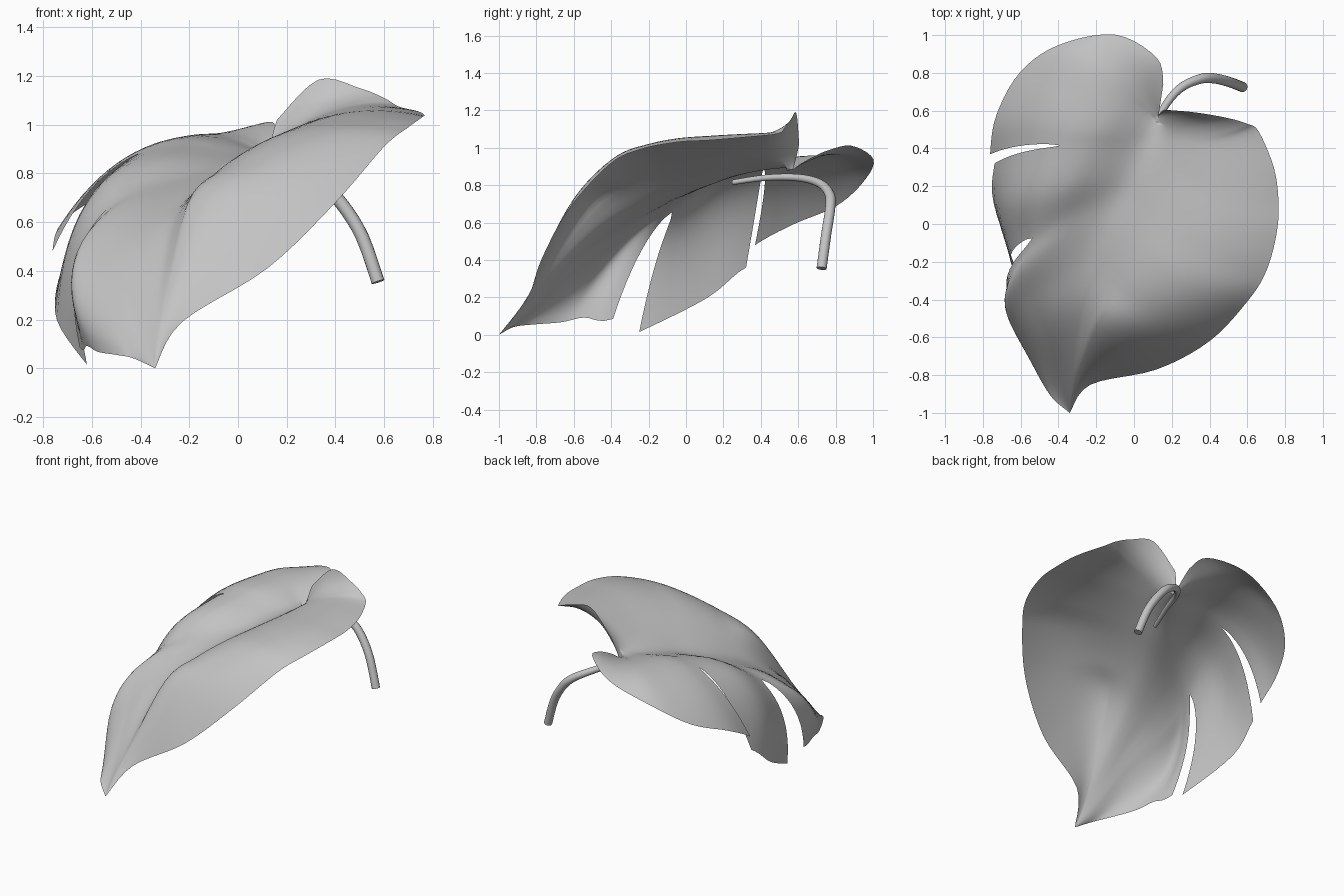
import bpy, bmesh
from mathutils import Vector

if "Cube" in bpy.data.objects:
    bpy.data.objects.remove(bpy.data.objects["Cube"])

grey = bpy.data.materials.new("soft grey")
grey.diffuse_color = (0.55, 0.55, 0.55, 1)
grey.use_nodes = True
grey.node_tree.nodes["Principled BSDF"].inputs["Base Color"].default_value = grey.diffuse_color

# Guide curves, all running from the notch at the back to the leaf tip
midrib = [(.13, .57, .88), (.125, .555, .88), (.12, .54, .877), (.11, .52, .87), (.1, .48, .865),
          (.07, .43, .855), (.04, .37, .845), (0, .28, .825), (-.04, .17, .8), (-.12, 0, .755),
          (-.2, -.2, .69), (-.275, -.47, .57), (-.33, -.81, .22), (-.34, -1, 0)]
left_mid = [(.14, .64, .93), (.08, .74, .965), (-.03, .78, .965), (-.17, .78, .96), (-.28, .66, .94),
            (-.36, .53, .915), (-.43, .415, .87), (-.54, .15, .77), (-.57, -.1, .62), (-.62, -.27, .54),
            (-.58, -.42, .44), (-.49, -.6, .33), (-.405, -.84, .12), (-.34, -1, 0)]
left_edge = [(.155, .74, .98), (.12, .88, 1.01), (-.1, 1, .93), (-.4, .94, .8), (-.6, .79, .66),
             (-.72, .56, .55), (-.75, .345, .42), (-.75, .1, .22), (-.635, -.32, .05), (-.61, -.5, .07),
             (-.57, -.64, .055), (-.5, -.8, .05), (-.43, -.92, .04), (-.34, -1, 0)]
right_mid = [(.14, .59, .95), (.2, .575, 1.01), (.28, .51, 1.03), (.33, .46, 1.04), (.36, .41, 1.045),
             (.38, .29, 1.045), (.38, .18, 1.04), (.34, .03, 1.025), (.28, -.1, 1), (.19, -.27, .955),
             (.06, -.44, .85), (-.12, -.59, .68), (-.28, -.83, .23), (-.34, -1, 0)]
right_edge = [(.16, .605, 1.02), (.33, .59, 1.185), (.5, .56, 1.15), (.6, .53, 1.11), (.66, .49, 1.075),
              (.74, .3, 1.055), (.765, .12, 1.04), (.755, -.05, 1.03), (.7, -.25, .99), (.6, -.41, .91),
              (.4, -.62, .68), (.12, -.77, .41), (-.23, -.85, .19), (-.34, -1, 0)]


def spline(pts, s):
    """Catmull-Rom point at station s."""
    n = len(pts) - 1
    i = min(int(s), n - 1)
    t = s - i
    a, b, c, d = (Vector(pts[min(max(k, 0), n)]) for k in (i - 1, i, i + 1, i + 2))
    return 0.5 * (2 * b + (c - a) * t + (2 * a - 5 * b + 4 * c - d) * t * t
                  + (3 * b - a - 3 * c + d) * t ** 3)


bm = bmesh.new()
SUB, NU, U0 = 5, 20, 0.46
ZERO = Vector((0, 0, 0))
near_rib = []


def lobe(mid, edge, s0, s1, left, ofs0=ZERO, ofs1=ZERO):
    """Patch from midrib to margin; ofs0 / ofs1 pull the two side edges open into slits."""
    ns = (s1 - s0) * SUB
    grid = []
    for j in range(ns + 1):
        f = j / ns
        s = s0 + (s1 - s0) * f
        m, a, e = spline(midrib, s), spline(mid, s), spline(edge, s)
        pull = ofs0 * (1 - f) ** 2 + ofs1 * f ** 2
        row = []
        for k in range(NU + 1):
            u = k / NU
            p = m * (2 * (u - .5) * (u - 1)) + a * (4 * u * (1 - u)) + e * (2 * u * (u - .5))
            w = max(0, (u - U0) / (1 - U0))
            p += Vector((pull.x * w, pull.y * w ** 0.5, pull.z * w ** 2))
            v = bm.verts.new(p)
            if u < 0.24 and 2 < s < 12.6:
                near_rib.append(v)
            row.append(v)
        grid.append(row)
    for j in range(ns):
        for k in range(NU):
            q = [grid[j][k], grid[j][k + 1], grid[j + 1][k + 1], grid[j + 1][k]]
            bm.faces.new(q if left else q[::-1])


# Leaf blade: whole right half, left half split in three lobes by two slits
slit1 = Vector((-.012, .024, .06))
slit2 = Vector((.015, .07, -.035))
lobe(right_mid, right_edge, 0, 13, False)
lobe(left_mid, left_edge, 0, 6, True, ofs1=slit1)
lobe(left_mid, left_edge, 6, 8, True, ofs0=-slit1, ofs1=slit2)
lobe(left_mid, left_edge, 8, 13, True, ofs0=-slit2)
bmesh.ops.remove_doubles(bm, verts=bm.verts, dist=0.0008)
bmesh.ops.dissolve_degenerate(bm, edges=bm.edges, dist=0.0005)
# Soften the fold along the midrib
soft = [v for v in near_rib if v.is_valid and not v.is_boundary]
for _ in range(8):
    bmesh.ops.smooth_vert(bm, verts=soft, factor=0.5, use_axis_x=True, use_axis_y=True, use_axis_z=True)
for f in bm.faces:
    f.smooth = True
me = bpy.data.meshes.new("leaf_blade")
bm.to_mesh(me)
bm.free()
me.materials.append(grey)
leaf = bpy.data.objects.new("leaf_blade", me)
bpy.context.collection.objects.link(leaf)

# Stem: tapered tube hooking out from under the leaf
path = [(.03, .25, .815), (.09, .43, .84), (.15, .6, .84), (.24, .715, .81), (.35, .768, .75),
        (.43, .77, .67), (.51, .75, .54), (.575, .725, .355)]
cu = bpy.data.curves.new("stem", 'CURVE')
cu.dimensions = '3D'
cu.bevel_depth = 0.027
cu.bevel_resolution = 6
cu.use_fill_caps = True
N = 28
sp = cu.splines.new('POLY')
sp.points.add(N)
for i, pt in enumerate(sp.points):
    pt.co = (*spline(path, 7 * i / N), 1)
    pt.radius = 0.5 + 0.5 * min(1, 1.6 * i / N)
sp.use_smooth = True
cu.materials.append(grey)
stem = bpy.data.objects.new("stem", cu)
bpy.context.collection.objects.link(stem)
bpy.context.view_layer.objects.active = stem
stem.select_set(True)
bpy.ops.object.convert(target='MESH')
bpy.ops.object.shade_smooth_by_angle()
